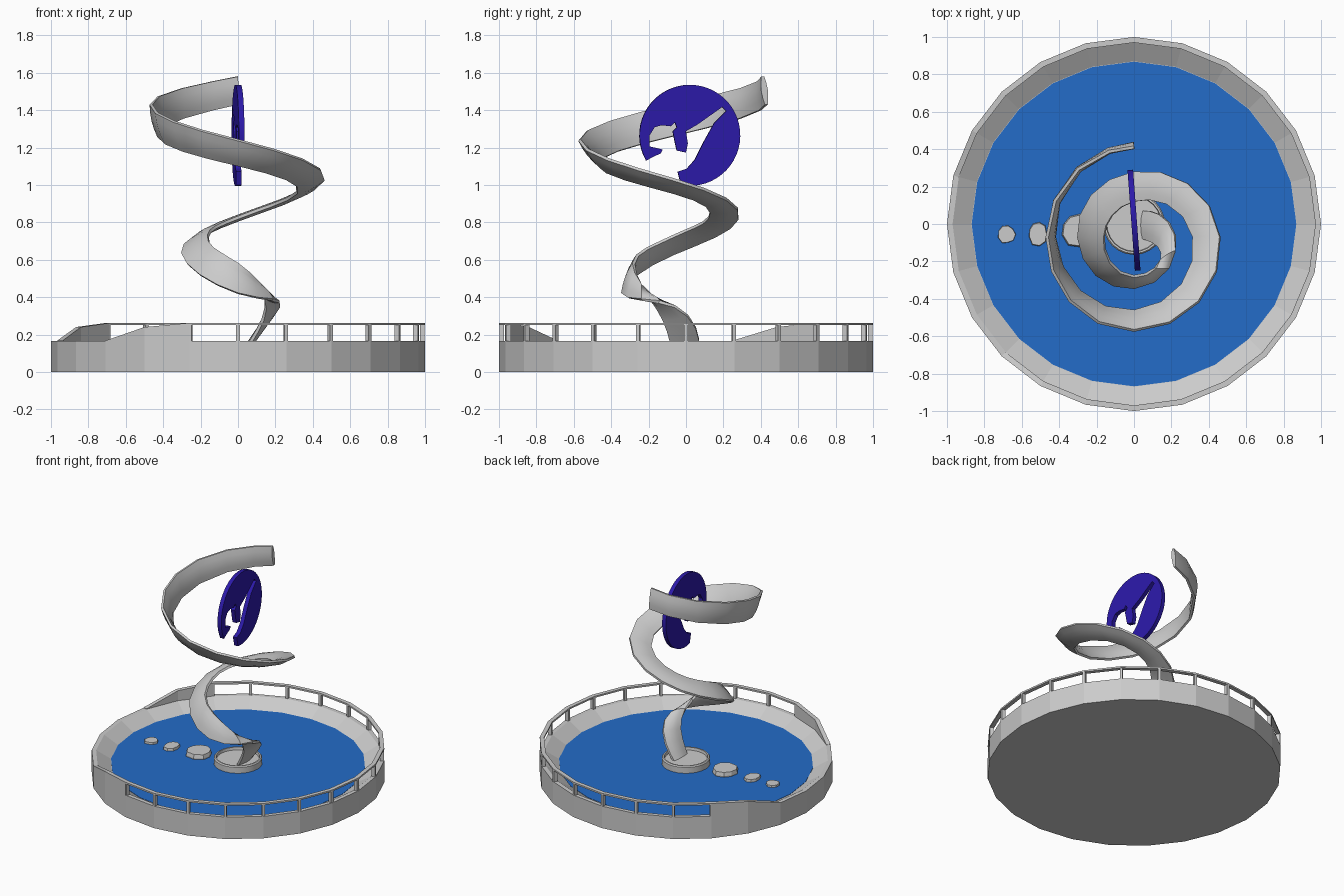
import bpy, bmesh, math, random
from mathutils import Vector

if "Cube" in bpy.data.objects:
    bpy.data.objects.remove(bpy.data.objects["Cube"])

random.seed(4)


def material(name, rgb):
    m = bpy.data.materials.new(name)
    m.diffuse_color = (*rgb, 1)
    m.use_nodes = True
    m.node_tree.nodes["Principled BSDF"].inputs["Base Color"].default_value = m.diffuse_color
    return m


def finish(name, bm, mat=None, smooth=None):
    bmesh.ops.recalc_face_normals(bm, faces=bm.faces[:])
    me = bpy.data.meshes.new(name)
    bm.to_mesh(me)
    bm.free()
    ob = bpy.data.objects.new(name, me)
    bpy.context.collection.objects.link(ob)
    if mat:
        me.materials.append(mat)
    if smooth:
        bpy.ops.object.select_all(action='DESELECT')
        ob.select_set(True)
        bpy.context.view_layer.objects.active = ob
        bpy.ops.object.shade_smooth_by_angle(angle=math.radians(smooth))
    return ob


def polar(r, deg, z):
    a = math.radians(deg)
    return Vector((r * math.cos(a), r * math.sin(a), z))


def loft(bm, rings, closed=True):
    """Skin rings of points, capping both ends."""
    vr = [[bm.verts.new(p) for p in ring] for ring in rings]
    n = len(vr[0])
    for a, b in zip(vr, vr[1:]):
        for i in range(n):
            j = (i + 1) % n
            bm.faces.new((a[i], a[j], b[j], b[i]))
    bm.faces.new(vr[0][::-1])
    bm.faces.new(vr[-1])


def lathe(name, profile, sides, mat=None, smooth=None):
    bm = bmesh.new()
    loft(bm, [[polar(r, i * 360 / sides, z) for i in range(sides)] for r, z in profile])
    return finish(name, bm, mat, smooth)


def arc_wall(name, sections):
    """Curved strip on the rim; sections are (angle, bottom, top)."""
    bm = bmesh.new()
    loft(bm, [[polar(.97, a, lo), polar(1, a, lo), polar(1, a, hi), polar(.97, a, hi)]
              for a, lo, hi in sections])
    return finish(name, bm)


blue = material("water_blue", (.017, .15, .58))
indigo = material("disc_indigo", (.025, .01, .40))

# Basin and water
lathe("basin", [(1, 0), (1, .165), (.97, .165), (.87, .104)], 24)
lathe("water", [(.868, .09), (.868, .106)], 24, blue)

# Rim ramps beside the entrance, and the railing between them
arc_wall("ramp_back", [(135, .16, .262), (150, .16, .24), (165, .16, .168)])
arc_wall("ramp_front", [(225, .16, .168), (240, .16, .24), (255, .16, .262)])
arc_wall("rail", [(a, .25, .262) for a in range(255, 496, 15)])
bm = bmesh.new()
for a in range(255, 496, 15):
    loft(bm, [[polar(r, a + d, z) for r, d in ((.972, -.55), (.998, -.55), (.998, .55), (.972, .55))]
              for z in (.16, .253)])
finish("rail_posts", bm)

# Round plinth under the spiral
lathe("plinth", [(.165, .08), (.165, .15), (.158, .158), (.148, .158), (.145, .138)], 24, None, 30)

# Stepping stones
for i, (x, y, rx, ry, top) in enumerate([(-.30, -.03, .10, .095, .14),
                                         (-.515, -.05, .057, .07, .125),
                                         (-.68, -.055, .05, .055, .12)]):
    bm = bmesh.new()
    jag = [random.uniform(.82, 1.05) for _ in range(9)]
    loft(bm, [[Vector((x + rx * s * k * math.cos(j * math.tau / 9),
                       y + ry * s * k * math.sin(j * math.tau / 9), z))
               for j, k in enumerate(jag)]
              for s, z in ((.85, 0), (1, top - .025), (.93, top))])
    finish(f"stepping_stone_{i + 1}", bm)

# Spiral ribbon: outer edge (angle, radius, z), inner edge (angle, radius, z)
KEYS = [(90, .48, 1.58, 90, .50, 1.43),
        (180, .465, 1.43, 180, .425, 1.26),
        (270, .50, 1.24, 270, .395, 1.105),
        (360, .46, 1.03, 360, .315, .96),
        (450, .35, .82, 450, .19, .825),
        (540, .30, .63, 540, .16, .725),
        (630, .27, .42, 630, .21, .58),
        (723, .22, .35, 690, .17, .34),
        (790, .15, .13, 709, .05, .13)]


def spline(t):
    i = min(int(t), len(KEYS) - 2)
    f = t - i
    k = [KEYS[max(0, min(len(KEYS) - 1, i + d))] for d in (-1, 0, 1, 2)]
    return [.5 * (2 * b + (c - a) * f + (2 * a - 5 * b + 4 * c - d) * f * f
                  + (3 * b - a - 3 * c + d) * f ** 3) for a, b, c, d in zip(*k)]


def edges(t):
    c = Vector((0, -.07, 0))
    ao, ro, zo, ai, ri, zi = spline(t)
    return c + polar(ro, ao, zo), c + polar(ri, ai, zi)


bm = bmesh.new()
rings = []
last = len(KEYS) - 1
for s in range(last * 4 + 1):
    t = s / 4
    out, inn = edges(t)
    p, q = edges(max(0, t - .05)), edges(min(last, t + .05))
    n = ((q[0] + q[1]) - (p[0] + p[1])).cross(out - inn).normalized()
    lens = [(0, .008), (.25, .015), (.5, .018), (.75, .015), (1, .008)]
    rings.append([out.lerp(inn, f) + n * h for f, h in lens]
                 + [out.lerp(inn, f) - n * h for f, h in lens[::-1]])
loft(bm, rings)
finish("spiral_ribbon", bm, None, 40)

# Upright disc with an open cut-out; outline units are 1/50 of the radius
rim = [(50 * math.cos(math.radians(a)), 50 * math.sin(math.radians(a)))
       for a in [-100 + i * 310 / 44 for i in range(45)]]
cut = [(-36, -21), (-29, -18), (-27, -14), (-40, -11), (-40, 0), (-35, 8), (-28, 10),
       (-19, 9), (-15, 13), (-13, 8), (-17, 4), (-15, -6), (-13, -15), (-4, -17),
       (-2, -8), (-4, 4), (8, 11), (32, 28), (36, 24), (24, 12), (14, -6),
       (5, -24), (-3, -33), (-12, -36)]
bm = bmesh.new()
loft(bm, [[(x, u * .0054, v * .0054) for u, v in rim + cut] for x in (-.015, .015)])
disc = finish("cutout_disc", bm, indigo, 25)
disc.location = (0, .02, 1.265)
disc.rotation_euler = (0, 0, math.radians(4.2))
